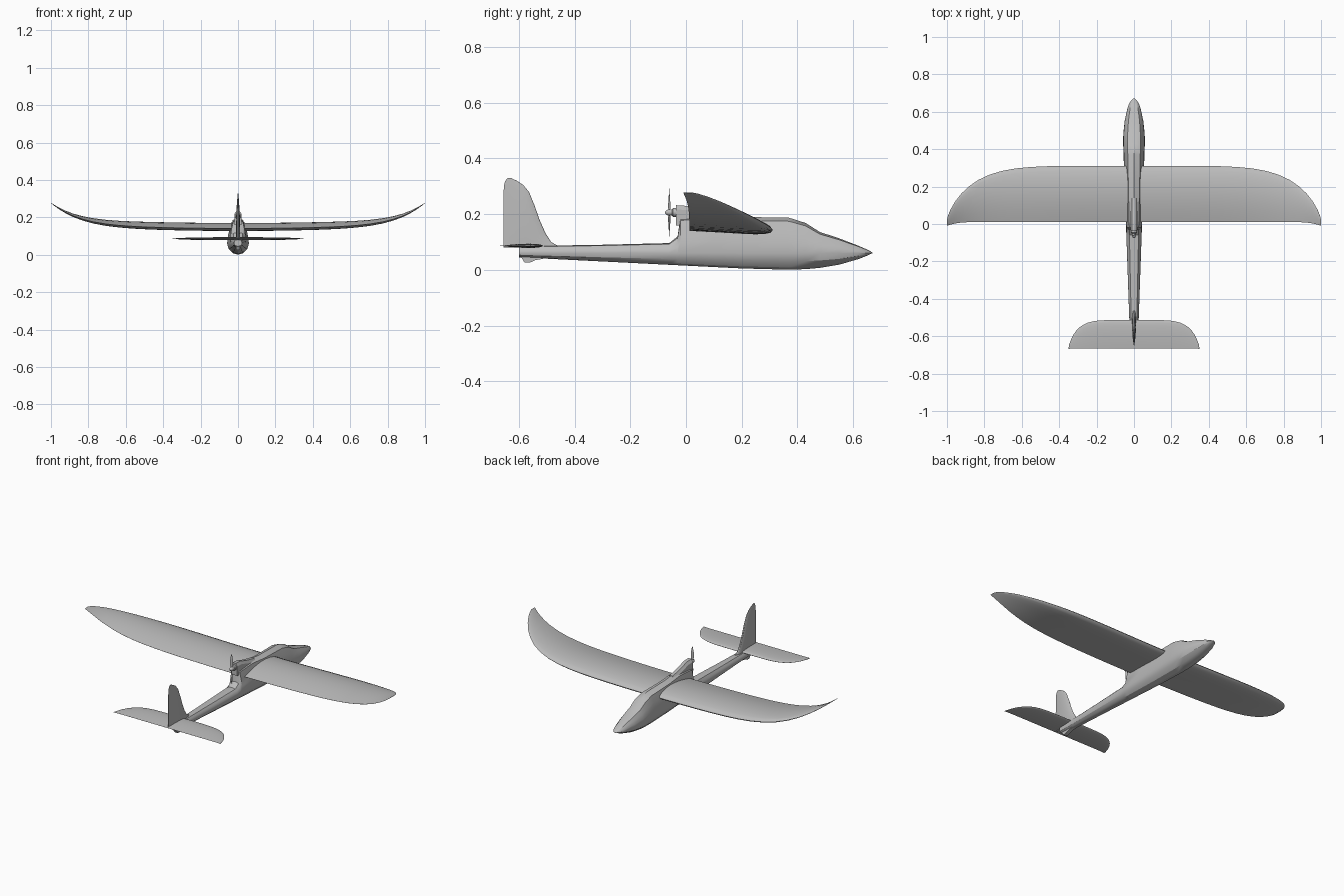
import bpy, bmesh
from math import sin, cos, pi, sqrt, radians

cube = bpy.data.objects.get("Cube")
if cube:
    bpy.data.objects.remove(cube)

grey = bpy.data.materials.new("light grey foam")
grey.use_nodes = True
grey.diffuse_color = (.5, .5, .5, 1)
shader = grey.node_tree.nodes["Principled BSDF"]
shader.inputs["Base Color"].default_value = grey.diffuse_color


def loft(name, rings, angle=30):
    """Skin a list of equal closed rings, cap both ends and shade smooth."""
    bm = bmesh.new()
    rows = [[bm.verts.new(point) for point in ring] for ring in rings]
    count = len(rows[0])
    for near, far in zip(rows, rows[1:]):
        for i in range(count):
            j = (i + 1) % count
            bm.faces.new((near[i], near[j], far[j], far[i]))
    bm.faces.new(rows[0])
    bm.faces.new(rows[-1])
    bmesh.ops.recalc_face_normals(bm, faces=bm.faces)
    mesh = bpy.data.meshes.new(name)
    bm.to_mesh(mesh)
    bm.free()
    mesh.materials.append(grey)
    part = bpy.data.objects.new(name, mesh)
    bpy.context.collection.objects.link(part)
    bpy.ops.object.select_all(action="DESELECT")
    part.select_set(True)
    bpy.context.view_layer.objects.active = part
    bpy.ops.object.shade_smooth_by_angle(angle=radians(angle))


def airfoil(steps=10):
    """Unit loop of (chord fraction from the leading edge, height)."""
    fractions = [(1 - cos(pi * i / steps)) / 2 for i in range(steps + 1)]
    upper = [(u, 1.3 * sqrt(u) * (1 - u) + .02) for u in fractions]
    lower = [(u, -1.3 * sqrt(u) * (1 - u)) for u in reversed(fractions)]
    return upper + lower[:-1]


def flying_surface(name, half_span, trailing, chord, thickness, height, camber, sweep, steps=16):
    """Full-span surface with a rounded leading edge; height is a rule of span."""
    rings = []
    for i in range(-steps, steps + 1):
        side = sin(i / steps * pi / 2)
        span = abs(side)
        back = trailing - sweep * span ** 20
        front = trailing + chord * (1 - span ** 6) ** .75 + sweep / 2
        thick = thickness * (1 - span ** 4) + .002
        rings.append([(side * half_span, front + (back - front) * u,
                       height(span) + h * thick + camber * thick * sin(pi * u))
                      for u, h in airfoil()])
    loft(name, rings, 40)


def wing_height(span):
    return .14 + .03 * span ** 2 + .107 * span ** 7


def tail_height(span):
    return .086


flying_surface("main_wing", 1, .012, .288, .038, wing_height, .25, .022)
flying_surface("horizontal_tail", .35, -.665, .15, .013, tail_height, 0, .003)

# Fuselage: the spine is (y, top height), the width and keel follow rules
spine = [(-.6, .085), (-.3, .09), (-.06, .096), (-.03, .12), (-.02, .19), (.1, .2),
         (.2, .19), (.37, .187), (.43, .168), (.48, .136), (.55, .113), (.62, .086),
         (.65, .073), (.67, .062)]
rings = []
for y, top in spine:
    nose = max(0, y - .4) / .271
    width = min(.043 + .035 * y, .06 * sqrt(1 - nose ** 2))
    keel = max(0, .015 - .05 * y) + .06 * (max(0, y - .3) / .37) ** 3
    middle = .06
    side = [(width * sin(pi / 6 * k), middle - (middle - keel) * cos(pi / 6 * k)) for k in (1, 2, 3)]
    side += [(width * (1 - f * f / 2), middle + (top - middle) * f) for f in (.3, .6, .9)]
    outline = [(0, keel)] + side + [(0, top)] + [(-x, z) for x, z in reversed(side)]
    rings.append([(x, y, z) for x, z in outline])
loft("fuselage", rings)

# Motor pylon rising out of the spine
rings = []
for y, top in ((-.036, .232), (.01, .229), (.06, .212), (.14, .196)):
    side = [(.02, .16), (.02, top - .015), (.01, top)]
    outline = side + [(-x, z) for x, z in reversed(side)]
    rings.append([(x, y, z) for x, z in outline])
loft("motor_pylon", rings)

# Vertical fin, curving back from a swept root to a rounded tip
rings = []
for level in (0, .08, .2, .4, .6, .8, .9, .96, 1):
    front = -.45 - .12 * sqrt(level) - .06 * level ** 10
    back = -.655 + .015 * level ** 20
    thick = .009 * (1 - level ** 3) + .001
    rings.append([(h * thick * 2, front + (back - front) * u, .08 + level / 4)
                  for u, h in airfoil()])
loft("vertical_fin", rings)

# Tail skid under the boom
skid = [(-.6, .06), (-.58, .026), (-.56, .026), (-.54, .035), (-.5, .042), (-.5, .06)]
loft("tail_skid", [[(x, y, z) for y, z in skid] for x in (-.011, .011)])

# Motor and spinner, turned about the thrust line
thrust_line = .206


def turned(name, profile, sides=16):
    turns = [2 * pi * i / sides for i in range(sides)]
    loft(name, [[(radius * cos(turn), y, thrust_line + radius * sin(turn)) for turn in turns]
                for y, radius in profile])


turned("motor", [(-.02, .016), (-.046, .016), (-.05, .012)])
turned("spinner", [(-.05, .011), (-.064, .011), (-.072, .007), (-.076, .001)])

# Two twisted propeller blades, set vertically
for name, sign in (("upper_blade", 1), ("lower_blade", -1)):
    rings = []
    for i in range(7):
        reach = i / 6
        twist = radians(50 - 40 * sqrt(reach))
        half_width = .002 + .007 * sin(pi * reach ** .8)
        half_thick = .0015
        rings.append([(sign * (a * cos(twist) - b * sin(twist)),
                       -.06 + a * sin(twist) + b * cos(twist),
                       thrust_line + sign * .086 * reach)
                      for a, b in ((-half_width, 0), (0, half_thick),
                                   (half_width, 0), (0, -half_thick))])
    loft(name, rings)
